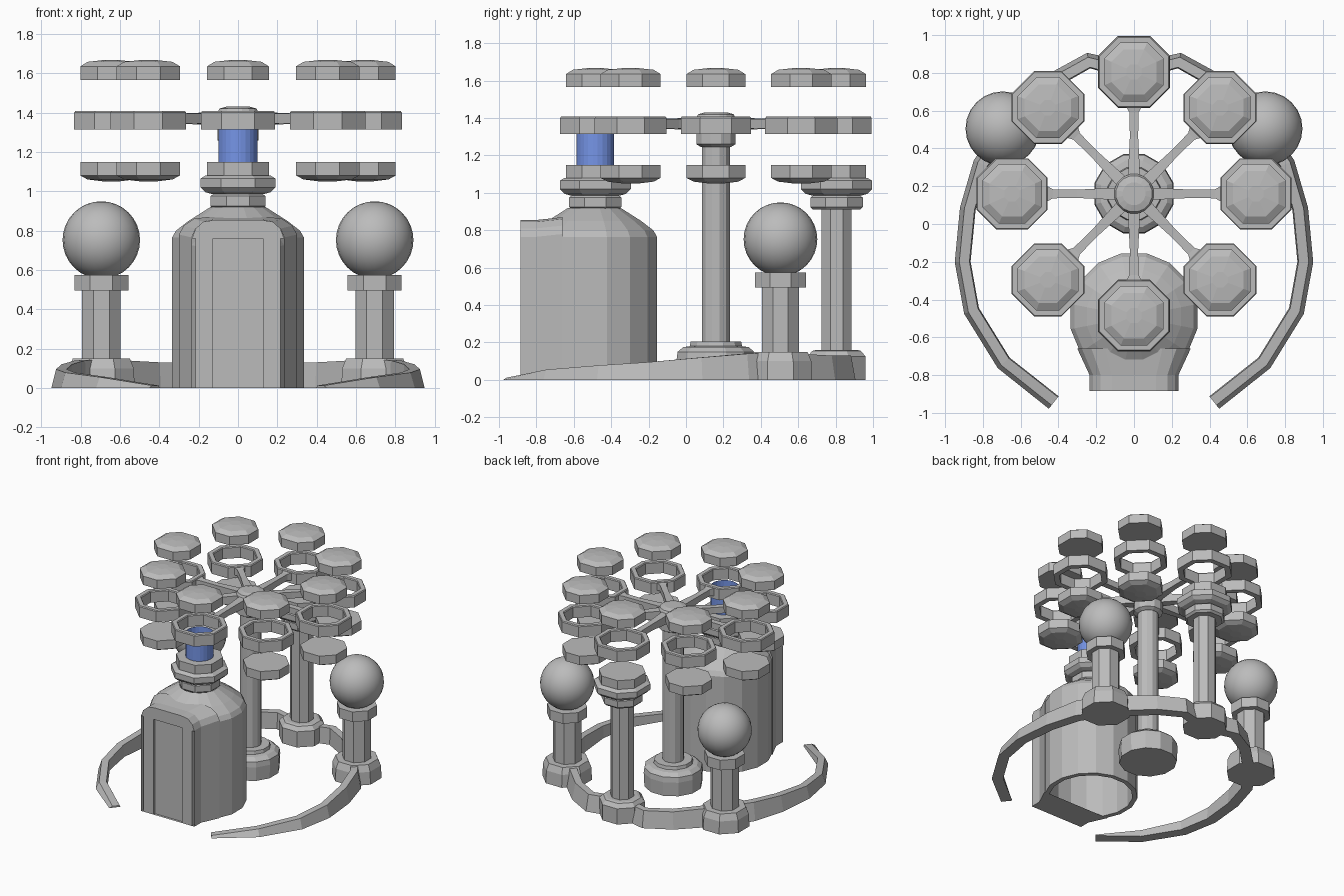
import bpy, bmesh, math
from mathutils import Vector, Matrix

if "Cube" in bpy.data.objects:
    bpy.data.objects.remove(bpy.data.objects["Cube"])

def material(name, rgb):
    m = bpy.data.materials.new(name)
    m.diffuse_color = (*rgb, 1)
    m.use_nodes = True
    m.node_tree.nodes["Principled BSDF"].inputs["Base Color"].default_value = m.diffuse_color
    return m

GREY = material("stone grey", (0.5, 0.5, 0.5))
BLUE = material("clear blue", (0.18, 0.30, 0.80))

def make(name, verts, faces, mat=GREY, loc=(0, 0, 0), rot=0, fix=True):
    bm = bmesh.new()
    vs = [bm.verts.new(v) for v in verts]
    for f in faces:
        bm.faces.new([vs[i] for i in f])
    if fix:
        bmesh.ops.recalc_face_normals(bm, faces=bm.faces)
    me = bpy.data.meshes.new(name)
    bm.to_mesh(me)
    bm.free()
    me.materials.append(mat)
    ob = bpy.data.objects.new(name, me)
    bpy.context.collection.objects.link(ob)
    ob.location = loc
    ob.rotation_euler.z = rot
    return ob

def loft(name, rings, closed=False, caps=True, **kw):
    """Skin equal-length point rings, optionally joining last to first."""
    n, k = len(rings[0]), len(rings)
    verts = [p for r in rings for p in r]
    faces = []
    for a in range(k if closed else k - 1):
        b = (a + 1) % k
        for i in range(n):
            j = (i + 1) % n
            faces.append((a*n + i, a*n + j, b*n + j, b*n + i))
    if caps and not closed:
        faces += [tuple(range(n)), tuple(range((k-1)*n, k*n))]
    return make(name, verts, faces, **kw)

def circle(r, z, n):
    # r is the distance to the flats, flats face the axes
    R = r / math.cos(math.pi / n)
    return [(R*math.cos((i + .5)*math.tau/n), R*math.sin((i + .5)*math.tau/n), z) for i in range(n)]

def octagon(h, z):
    c = h * 0.45
    return [(h, c, z), (c, h, z), (-c, h, z), (-h, c, z),
            (-h, -c, z), (-c, -h, z), (c, -h, z), (h, -c, z)]

def lathe(name, prof, n=8, **kw):
    return loft(name, [circle(r, z, n) for r, z in prof], **kw)

HUB = Vector((0, 0.16, 0))
R = 0.645

# hub, its column and stepped base
lathe("hub_base", [(.205, 0), (.21, .11), (.205, .15), (.175, .175), (.14, .18), (.135, .205)], 12, loc=HUB)
lathe("hub_column", [(.075, .19), (.075, 1.27)], 12, loc=HUB)
lathe("hub_collar", [(.08, 1.245), (.105, 1.26), (.105, 1.33)], 12, loc=HUB)
lathe("hub", [(.105, 1.32), (.105, 1.40), (.095, 1.42), (.06, 1.43)], 16, loc=HUB)

# eight stations: arm, holding ring, upper and lower caps
def arm_ring(x, w, z0, z1):
    return [(x, -w, z0), (x, w, z0), (x, w, z1), (x, -w, z1)]

for i in range(8):
    a = i * math.pi / 4
    pos = HUB + Vector((math.cos(a), math.sin(a), 0)) * R
    loft("arm", [arm_ring(.06, .034, 1.33, 1.405), arm_ring(.30, .022, 1.345, 1.395),
                 arm_ring(.43, .024, 1.345, 1.395), arm_ring(.475, .05, 1.335, 1.40)], loc=HUB, rot=a)
    loft("holding_ring", [octagon(h, z) for h, z in
         [(.188, 1.315), (.188, 1.40), (.183, 1.407), (.152, 1.407), (.147, 1.40), (.147, 1.315)]],
         closed=True, loc=pos, rot=a)
    loft("upper_cap", [octagon(h, z) for h, z in
         [(.157, 1.565), (.157, 1.635), (.12, 1.658), (.04, 1.667)]], loc=pos, rot=a)
    loft("lower_cap", [octagon(h, z) for h, z in
         [(.04, 1.05), (.12, 1.06), (.157, 1.08), (.157, 1.15)]], loc=pos, rot=a)

# pedestals under the front and back stations
FRONT = HUB + Vector((0, -R, 0))
BACK = HUB + Vector((0, R, 0))
for p in (FRONT, BACK):
    loft("pedestal", [octagon(h, z) for h, z in
         [(.13, .985), (.165, .995), (.19, 1.02), (.19, 1.065), (.165, 1.08)]], loc=p)
    lathe("pedestal_neck", [(.125, .91), (.14, .925), (.14, .975), (.12, .99)], 8, loc=p)

# blue tube, open at the top
lathe("blue_tube", [(.10, 1.14), (.10, 1.335)], 24, caps=False, mat=BLUE, loc=FRONT)
bpy.context.object

# back post
lathe("back_post_base", [(.155, 0), (.155, .125), (.13, .155), (.11, .16)], 8, loc=BACK)
lathe("back_post", [(.08, .15), (.08, .92)], 8, loc=BACK)

# ball posts
for s in (-1, 1):
    p = Vector((s * .695, .505, 0))
    lathe("ball_post_base", [(.17, 0), (.165, .10), (.145, .15)], 8, loc=p)
    lathe("ball_post", [(.098, .14), (.098, .51)], 8, loc=p)
    lathe("ball_post_collar", [(.137, .495), (.137, .575)], 8, loc=p)
    bpy.ops.mesh.primitive_uv_sphere_add(segments=24, ring_count=16, radius=.197,
                                         location=(p.x, p.y, .752))
    ball = bpy.context.object
    ball.name = "ball"
    ball.data.materials.append(GREY)
    bpy.ops.object.shade_smooth()

# curved ground rail, sloping down to a thin tip at the front: x, y, height
half = [(.425, -.945, .012), (.69, -.735, .055), (.86, -.46, .078), (.907, -.2, .095),
        (.88, .08, .12), (.81, .32, .14), (.69, .50, .145), (.42, .765, .13),
        (.24, .865, .13), (.10, .83, .13)]
path = [Vector(p) for p in half] + [Vector((-x, y, z)) for x, y, z in reversed(half)]
rings = []
for i, p in enumerate(path):
    t = path[min(i + 1, len(path) - 1)] - path[max(i - 1, 0)]
    out = Vector((t.y, -t.x, 0)).normalized()
    c = Vector((p.x, p.y, 0))
    up = Vector((0, 0, p.z))
    rings.append([c - out*.042, c + out*.042, c + out*.018 + up, c - out*.036 + up])
loft("ground_rail", rings)

# hollow domed body
CY = -.49
bm_profile = [(.335, 0), (.335, .765), (.315, .80), (.25, .85), (.14, .92)]
inner = [(.10, .88), (.22, .82), (.30, .76), (.30, 0)]
body = lathe("domed_body", bm_profile + inner, 16, closed=True, loc=(0, CY, 0))

# doorway block joined to the front, hollow behind
def arch(w, top, y):
    pts = [(w, 0), (w, top - .09), (w * .92, top - .045), (w * .75, top - .01), (w * .5, top)]
    pts = pts + [(-x, z) for x, z in reversed(pts)]
    return [(x, y, z) for x, z in pts]

loft("doorway", [arch(.235, .855, -.885), arch(.235, .855, -.80), arch(.30, .87, -.66),
                 arch(.27, .82, -.66), arch(.20, .81, -.80), arch(.20, .81, -.86)], caps=False)

# front wall pieces leaving the door recessed
def box(name, x0, x1, y0, y1, z0, z1):
    q = [(x0, y0), (x1, y0), (x1, y1), (x0, y1)]
    return loft(name, [[(x, y, z0) for x, y in q], [(x, y, z1) for x, y in q]])

for s in (-1, 1):
    box("door_jamb", *sorted((s * .127, s * .215)), -.885, -.845, 0, .80)
loft("door_lintel", [[(x, y, z) for x, z in ((.234, .76), (.216, .81), (.176, .845), (.118, .854),
                     (-.118, .854), (-.176, .845), (-.216, .81), (-.234, .76))] for y in (-.885, -.845)])
box("door_panel", -.135, .135, -.865, -.84, 0, .77)
